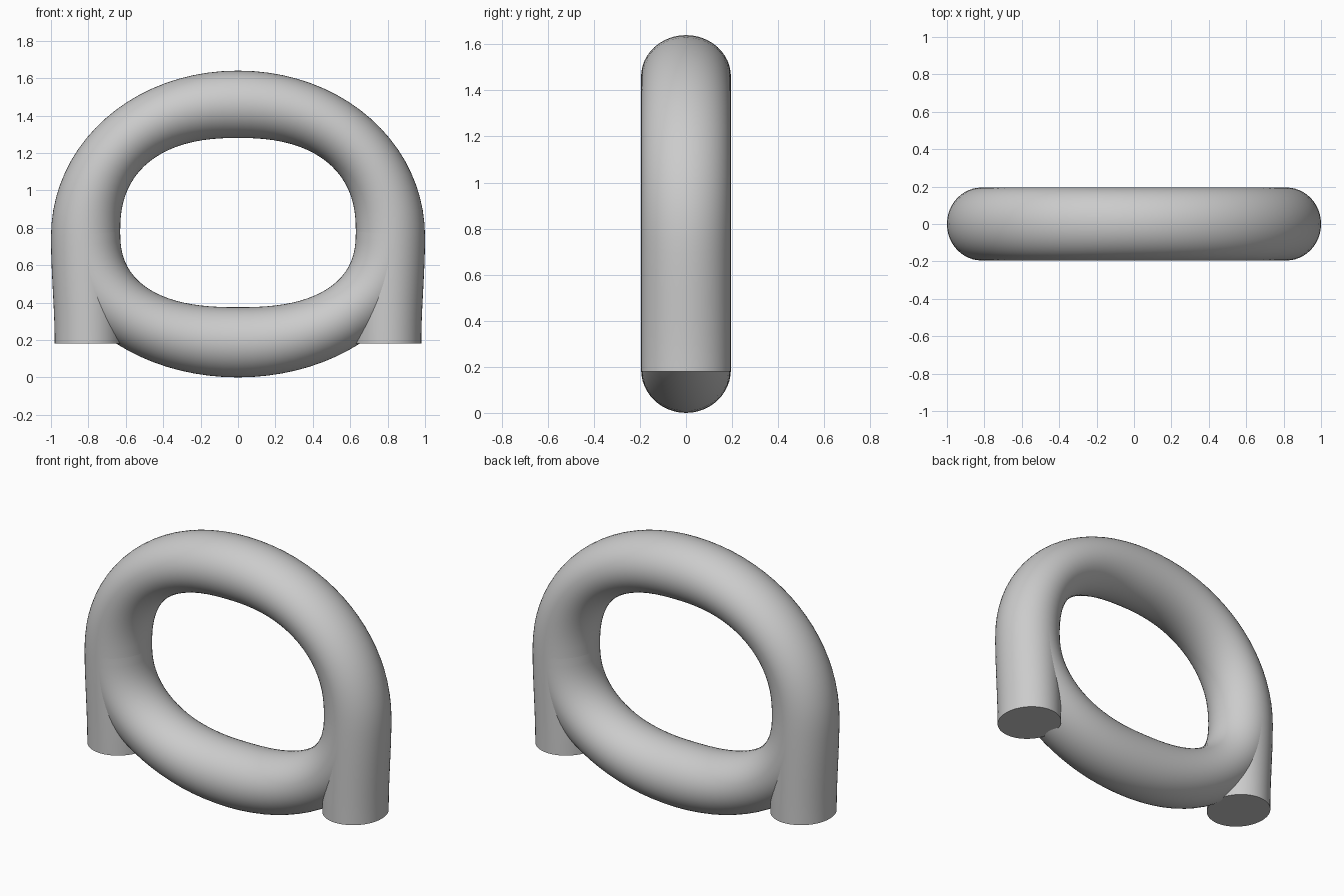
import bpy
import bmesh
import math
from mathutils import Vector

cube = bpy.data.objects.get("Cube")
if cube:
    bpy.data.objects.remove(cube, do_unlink=True)

SIDES = 48       # points around the tube
STEPS = 40       # sections along each half loop
DEPTH = 0.195    # tube radius along y

grey = bpy.data.materials.new("plain grey")
grey.use_nodes = True
colour = (0.6, 0.6, 0.6, 1)
grey.diffuse_color = colour
grey.node_tree.nodes["Principled BSDF"].inputs["Base Color"].default_value = colour


def rounded(angle, width, height, centre, power):
    """Point on a superellipse in the xz plane."""
    c, s = math.cos(angle), math.sin(angle)
    x = math.copysign(abs(c) ** (2 / power), c) * width
    z = math.copysign(abs(s) ** (2 / power), s) * height
    return Vector((x, 0, centre + z))


def half_loop(outer, inner, sign):
    """Pairs of outer and inner points running from +x to -x."""
    angles = [sign * math.pi * i / STEPS for i in range(STEPS + 1)]
    return [(rounded(a, *outer), rounded(a, *inner)) for a in angles]


def tube(name, sections, caps):
    """Loft elliptical sections spanning each outer/inner pair."""
    bm = bmesh.new()
    rings = []
    for outer, inner in sections:
        middle, reach = (outer + inner) / 2, (outer - inner) / 2
        ring = []
        for k in range(SIDES):
            a = math.tau * k / SIDES
            offset = reach * math.cos(a) + Vector((0, DEPTH * math.sin(a), 0))
            ring.append(bm.verts.new(middle + offset))
        rings.append(ring)
    for r0, r1 in zip(rings, rings[1:]):
        for k in range(SIDES):
            n = (k + 1) % SIDES
            bm.faces.new((r0[k], r0[n], r1[n], r1[k]))
    if caps:
        bm.faces.new(rings[0])
        bm.faces.new(rings[-1])
    bmesh.ops.recalc_face_normals(bm, faces=bm.faces[:])
    # An open tube has no inside, so check that its normals point outwards
    bm.faces.ensure_lookup_table()
    face = bm.faces[0]
    core = (sections[0][0] + sections[0][1]) / 2
    if face.normal.dot(face.calc_center_median() - core) < 0:
        bmesh.ops.reverse_faces(bm, faces=bm.faces[:])
    mesh = bpy.data.meshes.new(name)
    bm.to_mesh(mesh)
    bm.free()
    mesh.materials.append(grey)
    obj = bpy.data.objects.new(name, mesh)
    bpy.context.collection.objects.link(obj)
    bpy.ops.object.select_all(action='DESELECT')
    obj.select_set(True)
    bpy.context.view_layer.objects.active = obj
    bpy.ops.object.shade_smooth_by_angle(angle=math.radians(40))


# Straight legs, from the flat foot up to the loop
leg = []
for i in range(10):
    t = i / 10
    ease = t * t * (3 - 2 * t)
    leg.append((Vector((0.98 + 0.02 * ease, 0, 0.18 + 0.57 * t)),
                Vector((0.62 + 0.01 * ease, 0, 0.18 + 0.60 * t))))
mirror = Vector((-1, 1, 1))
other_leg = [(o * mirror, i * mirror) for o, i in reversed(leg)]

# Upper arch with both legs, and the lower bow closing the loop
top = half_loop((1, 0.89, 0.75, 2.03), (0.63, 0.5, 0.78, 2.4), 1)
bottom = half_loop((1, 0.75, 0.75, 2), (0.63, 0.405, 0.78, 2.5), -1)
tube("arch_with_legs", leg + top + other_leg, True)
tube("lower_bow", bottom, False)
